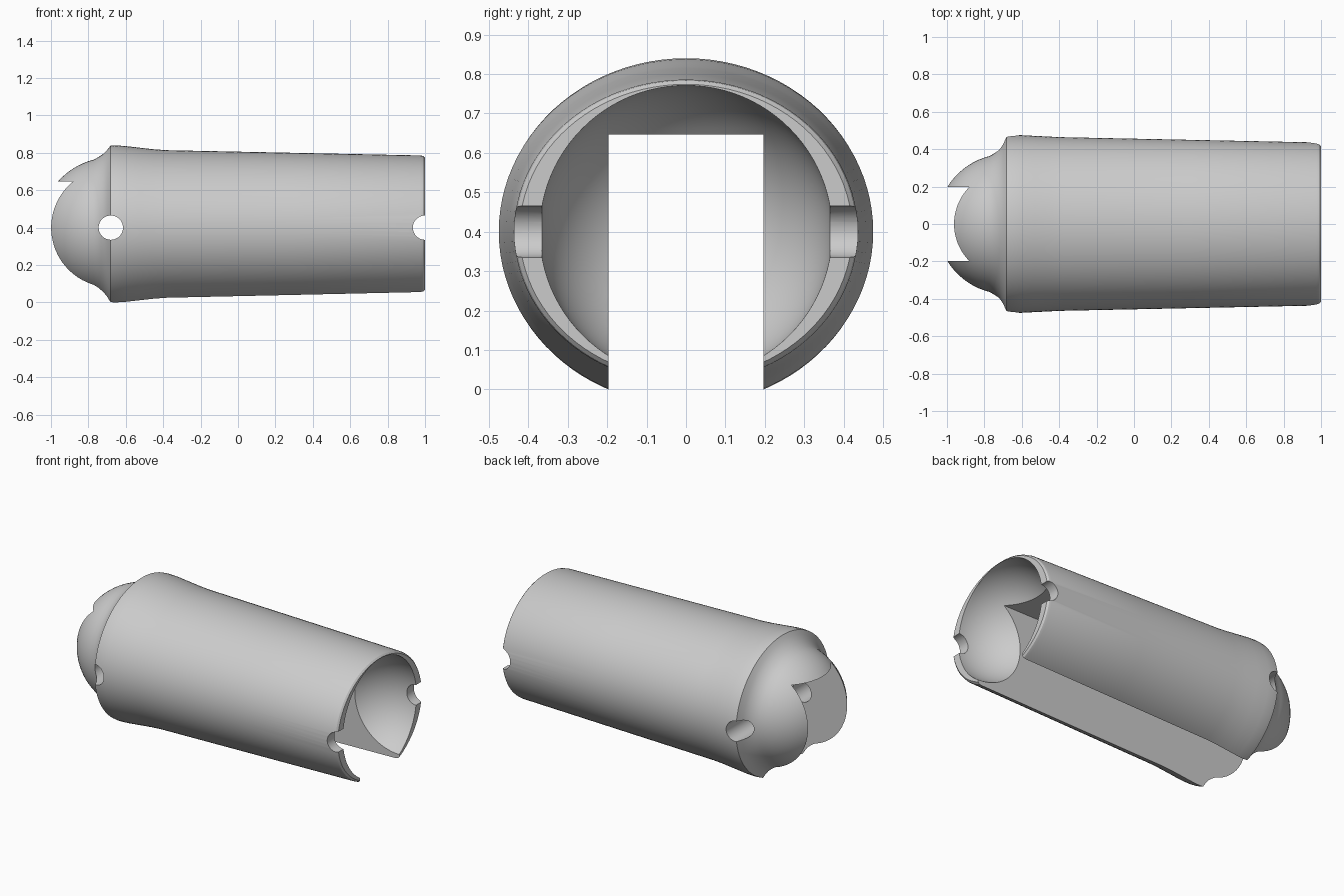
import bpy, bmesh
from math import sin, cos, pi, radians
from mathutils import Matrix

if "Cube" in bpy.data.objects:
    bpy.data.objects.remove(bpy.data.objects["Cube"], do_unlink=True)

AXIS_Z = 0.4      # height of the long axis
BALL_X = -0.68    # centre of the ball end
SOCKET_X = 1.0    # centre of the socket end
BALL_R = 0.375
SOCKET_R = 0.371
SEGMENTS = 96

grey = bpy.data.materials.new("plain_grey")
grey.use_nodes = True
colour = (0.6, 0.6, 0.6, 1)
grey.diffuse_color = colour
grey.node_tree.nodes["Principled BSDF"].inputs["Base Color"].default_value = colour


def make_object(name, bm):
    bmesh.ops.recalc_face_normals(bm, faces=bm.faces)
    mesh = bpy.data.meshes.new(name)
    bm.to_mesh(mesh)
    bm.free()
    mesh.materials.append(grey)
    obj = bpy.data.objects.new(name, mesh)
    bpy.context.collection.objects.link(obj)
    return obj


def loft(name, sections):
    """Skin elliptical sections (x, half width, half height) along the axis."""
    bm = bmesh.new()
    rings = []
    for x, ry, rz in sections:
        angles = [2 * pi * i / SEGMENTS for i in range(SEGMENTS)]
        rings.append([bm.verts.new((x, ry * cos(a), AXIS_Z + rz * sin(a))) for a in angles])
    for a, b in zip(rings, rings[1:]):
        for i in range(SEGMENTS):
            j = (i + 1) % SEGMENTS
            bm.faces.new((a[i], a[j], b[j], b[i]))
    bm.faces.new(rings[0])
    bm.faces.new(rings[-1])
    return make_object(name, bm)


def pin_cutter(name, x):
    bm = bmesh.new()
    turn = Matrix.Translation((x, 0, AXIS_Z)) @ Matrix.Rotation(pi / 2, 4, 'X')
    bmesh.ops.create_cone(bm, cap_ends=True, segments=48, radius1=0.065,
                          radius2=0.065, depth=1.4, matrix=turn)
    return make_object(name, bm)


# Ball end, from the tip to the start of the flare
sections = []
for i in range(16):
    a = radians(2 + 74 * i / 15)
    r = BALL_R * sin(a)
    sections.append((BALL_X - BALL_R * cos(a), r, r))

# Flared collar, tapered shaft and rounded rim
sections += [
    (-0.745, 0.379, 0.378), (-0.72, 0.400, 0.395), (-0.70, 0.430, 0.415),
    (-0.688, 0.458, 0.430), (-0.682, 0.471, 0.438), (-0.66, 0.474, 0.440),
    (-0.61, 0.475, 0.437), (-0.53, 0.471, 0.428), (-0.45, 0.467, 0.419),
    (-0.38, 0.464, 0.414), (0.3, 0.450, 0.400), (0.975, 0.436, 0.386),
    (0.99, 0.432, 0.383), (1.0, 0.422, 0.374)]
body = loft("jointed_link", sections)

# Socket cutter
bm = bmesh.new()
bmesh.ops.create_uvsphere(bm, u_segments=SEGMENTS, v_segments=48, radius=SOCKET_R,
                          matrix=Matrix.Translation((SOCKET_X, 0, AXIS_Z)))
socket = make_object("socket_cutter", bm)

# Long slot cutter, open at the bottom and both ends
bm = bmesh.new()
slot_top, slot_half = 0.647, 0.197
box = Matrix.Translation((0, 0, slot_top - 0.5)) @ Matrix.Diagonal((3, 2 * slot_half, 1, 1))
bmesh.ops.create_cube(bm, size=1, matrix=box)
slot = make_object("slot_cutter", bm)

# Cut the socket, slot and pin holes out of the body
cutters = [socket, slot, pin_cutter("ball_pin_cutter", BALL_X),
           pin_cutter("socket_pin_cutter", SOCKET_X)]
bpy.ops.object.select_all(action='DESELECT')
bpy.context.view_layer.objects.active = body
body.select_set(True)
for cutter in cutters:
    cutter.hide_render = True
    mod = body.modifiers.new(cutter.name, 'BOOLEAN')
    mod.operation = 'DIFFERENCE'
    mod.solver = 'EXACT'
    mod.object = cutter
    bpy.ops.object.modifier_apply(modifier=mod.name)
for cutter in cutters:
    bpy.data.objects.remove(cutter, do_unlink=True)

bpy.ops.object.shade_smooth_by_angle(angle=radians(30))
